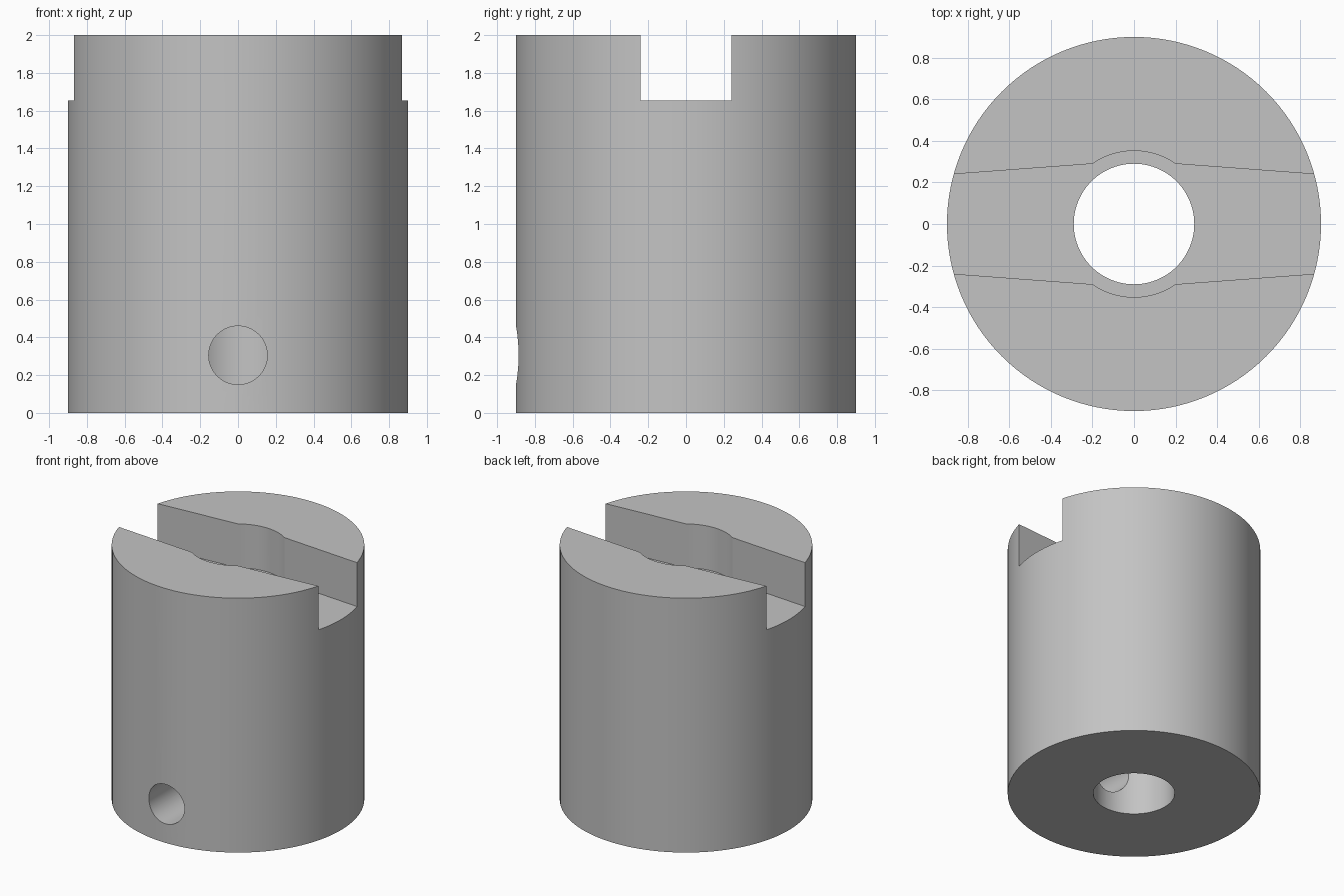
import bpy
import bmesh
import math
from mathutils import Matrix, Vector

default = bpy.data.objects.get("Cube")
if default:
    bpy.data.objects.remove(default, do_unlink=True)

RADIUS, HEIGHT, BORE = 0.9, 2.0, 0.29
SLOT_FLOOR = 1.655

grey = bpy.data.materials.new("plain grey")
grey.use_nodes = True
colour = (0.55, 0.55, 0.55, 1)
grey.diffuse_color = colour
grey.node_tree.nodes["Principled BSDF"].inputs["Base Color"].default_value = colour


def arc(radius, start, end, steps):
    return [(radius * math.cos(start + (end - start) * i / steps),
             radius * math.sin(start + (end - start) * i / steps))
            for i in range(steps + 1)]


def prism(name, outline, low, high, matrix=Matrix()):
    """Extrude a closed outline from low to high."""
    bm = bmesh.new()
    base = bm.faces.new([bm.verts.new((x, y, low)) for x, y in outline])
    top = bmesh.ops.extrude_face_region(bm, geom=[base])["geom"]
    bmesh.ops.translate(bm, vec=Vector((0, 0, high - low)),
                        verts=[v for v in top if isinstance(v, bmesh.types.BMVert)])
    bmesh.ops.recalc_face_normals(bm, faces=bm.faces)
    bm.transform(matrix)
    mesh = bpy.data.meshes.new(name)
    bm.to_mesh(mesh)
    bm.free()
    mesh.materials.append(grey)
    obj = bpy.data.objects.new(name, mesh)
    bpy.context.collection.objects.link(obj)
    return obj


def circle(radius, steps):
    return arc(radius, 0, math.tau, steps)[:-1]


# Cylindrical body
body = prism("collar_body", circle(RADIUS, 128), 0, HEIGHT)

# Cross slot: tapers outwards, with a rounded relief around the bore
corner = math.atan2(0.29, 0.2)
half = [(1, 0.23)] + arc(0.352, corner, math.pi - corner, 20) + [(-1, 0.23)]
slot_outline = half + [(-x, -y) for x, y in half]

# Cutters: central bore, cross slot, set screw hole in the front wall
cutters = [
    prism("bore_cutter", circle(BORE, 96), -0.2, HEIGHT + 0.2),
    prism("slot_cutter", slot_outline, SLOT_FLOOR, HEIGHT + 0.2),
    prism("screw_hole_cutter", circle(0.155, 64), 0.02, 1.1,
          Matrix.Translation((0, 0, 0.305)) @ Matrix.Rotation(math.pi / 2, 4, "X")),
]

bpy.ops.object.select_all(action="DESELECT")
body.select_set(True)
bpy.context.view_layer.objects.active = body
for cutter in cutters:
    cutter.hide_render = True
    cut = body.modifiers.new(cutter.name, "BOOLEAN")
    cut.operation = "DIFFERENCE"
    cut.solver = "EXACT"
    cut.object = cutter
    bpy.ops.object.modifier_apply(modifier=cut.name)
    bpy.data.objects.remove(cutter, do_unlink=True)

bpy.ops.object.shade_smooth_by_angle(angle=math.radians(20))
